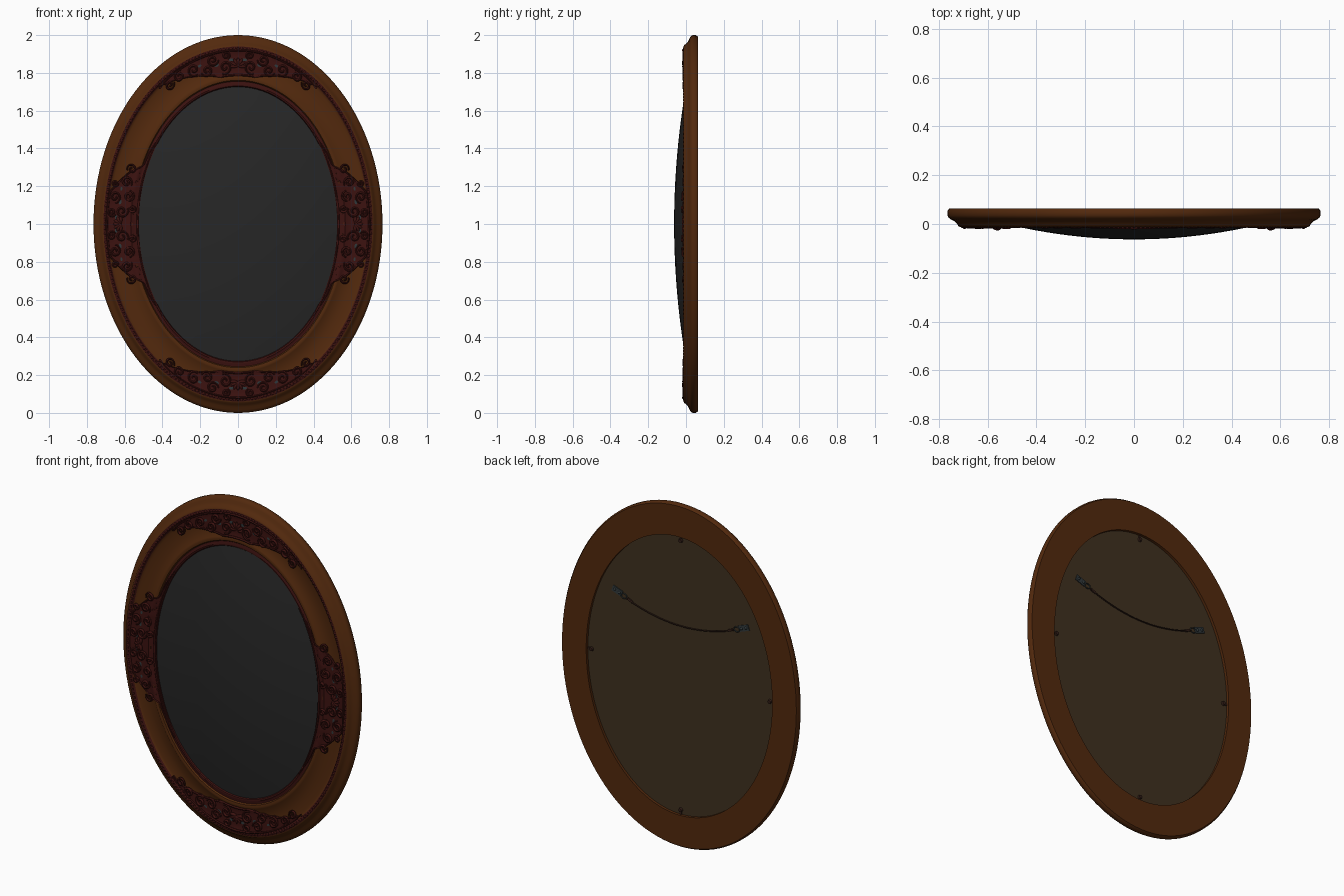
import bpy, bmesh, math
from mathutils import Vector, Matrix

cube = bpy.data.objects.get("Cube")
if cube:
    bpy.data.objects.remove(cube, do_unlink=True)


def material(name, rgb):
    m = bpy.data.materials.new(name)
    m.use_nodes = True
    m.diffuse_color = (*rgb, 1)
    m.node_tree.nodes["Principled BSDF"].inputs["Base Color"].default_value = (*rgb, 1)
    return m


WOOD = material("brown wood", (0.085, 0.022, 0.004))
RED = material("dark red carving", (0.045, 0.006, 0.005))
GLASS = material("dark glass", (0.020, 0.020, 0.020))
BOARD = material("backing board", (0.050, 0.030, 0.014))
METAL = material("dark steel", (0.030, 0.040, 0.043))
WIRE = material("wire", (0.030, 0.012, 0.008))


def ring_point(s, angle, y):
    """Point on the oval: s runs from the outer rim (0) to the glass (1)."""
    return Vector(((0.765 - 0.24 * s) * math.cos(angle), y,
                   1 + (1 - 0.275 * s) * math.sin(angle)))


def finish(name, bm, mats, smooth=True):
    bmesh.ops.recalc_face_normals(bm, faces=bm.faces)
    me = bpy.data.meshes.new(name)
    bm.to_mesh(me)
    bm.free()
    ob = bpy.data.objects.new(name, me)
    bpy.context.collection.objects.link(ob)
    for m in mats:
        me.materials.append(m)
    if smooth:
        bpy.ops.object.select_all(action='DESELECT')
        ob.select_set(True)
        bpy.context.view_layer.objects.active = ob
        bpy.ops.object.shade_smooth_by_angle(angle=math.radians(40))
    return ob


def tubes(name, paths, depth, mat):
    """Tapered round strands, each path a list of (point, radius)."""
    cu = bpy.data.curves.new(name, 'CURVE')
    cu.dimensions = '3D'
    cu.bevel_depth, cu.bevel_resolution, cu.use_fill_caps = depth, 1, True
    for path in paths:
        sp = cu.splines.new('POLY')
        sp.points.add(len(path) - 1)
        for q, (p, r) in zip(sp.points, path):
            q.co, q.radius = (*p, 1), r
    cu.materials.append(mat)
    ob = bpy.data.objects.new(name, cu)
    bpy.context.collection.objects.link(ob)
    bpy.ops.object.select_all(action='DESELECT')
    ob.select_set(True)
    bpy.context.view_layer.objects.active = ob
    bpy.ops.object.convert(target='MESH')
    bpy.ops.object.shade_smooth_by_angle(angle=math.radians(60))


# Moulded oval frame
FRONT = [(0, .035), (.02, .026), (.06, .019), (.11, .013), (.16, .003), (.19, -.009),
         (.22, -.013), (.28, -.013), (.31, -.005), (.36, 0), (.55, .001), (.75, -.004),
         (.79, -.012), (.83, -.014), (.87, -.012), (.89, -.004), (.92, -.004),
         (.95, -.008), (.98, -.006), (1, .002)]
SECTION = [(.68, .045), (.68, .063), (.03, .063), (0, .052)] + FRONT + [(1, .045)]
SEG = 128
bm = bmesh.new()
rings = [[bm.verts.new(ring_point(s, math.tau * i / SEG, y)) for s, y in SECTION]
         for i in range(SEG)]
for i in range(SEG):
    a, b = rings[i], rings[(i + 1) % SEG]
    for j in range(len(SECTION)):
        k = (j + 1) % len(SECTION)
        f = bm.faces.new((a[j], a[k], b[k], b[j]))
        mid = (SECTION[j][0] + SECTION[k][0]) / 2
        on_front = SECTION[j][1] < .03
        f.material_index = int(on_front and (.22 < mid < .31 or mid > .9))
finish("frame", bm, [WOOD, RED])

# Beaded moulding
bm = bmesh.new()
for i in range(240):
    p = ring_point(.26, math.tau * i / 240, -.012)
    bmesh.ops.create_uvsphere(bm, u_segments=8, v_segments=5, radius=.008,
                              matrix=Matrix.Translation(p) @ Matrix.Diagonal((1, .6, 1, 1)))
finish("bead_moulding", bm, [RED])

# Convex glass
bm = bmesh.new()
tip = bm.verts.new((0, -.063, 1))
loops = []
for k in range(1, 13):
    r = k / 12
    loops.append([bm.verts.new((.526 * r * math.cos(t), -.063 + .063 * r * r,
                                1 + .726 * r * math.sin(t)))
                  for t in (math.tau * i / 96 for i in range(96))])
for i in range(96):
    n = (i + 1) % 96
    bm.faces.new((tip, loops[0][i], loops[0][n]))
    for a, b in zip(loops, loops[1:]):
        bm.faces.new((a[i], b[i], b[n], a[n]))
finish("convex_glass", bm, [GLASS])

# Backing board
bm = bmesh.new()
rim = [bm.verts.new(ring_point(.66, math.tau * i / 96, .047)) for i in range(96)]
bm.faces.new(rim)
finish("backing_board", bm, [BOARD], False)


def lerp(table, x):
    for (x0, y0), (x1, y1) in zip(table, table[1:]):
        if x <= x1:
            return y0 + (y1 - y0) * max(0, x - x0) / (x1 - x0)
    return table[-1][1]


def carve_height(s):
    return min(lerp(FRONT, s) - .003, -.008)


def carving(name, centre, scale, outer, inner, scrolls, gaps):
    """Scalloped plate with mirrored scrolls; u runs along the frame."""
    def place(u, s, lift=0.0):
        return ring_point(s, centre + u / scale, carve_height(s) - lift)

    reach = inner[-1][0]
    bm = bmesh.new()
    rows, n = [], 100
    for i in range(n + 1):
        u = reach * (2 * i / n - 1)
        wave = .025 * abs(math.sin(abs(u) * 50))
        s0, s1 = lerp(outer, abs(u)) + wave, lerp(inner, abs(u))
        if s1 < .98:
            s1 -= wave
        s1 = max(s1, s0 + .02)
        cols = [(s0, .008)] + [(s0 + (s1 - s0) * k / 8, 0) for k in range(9)] + [(s1, .008)]
        rows.append([bm.verts.new(place(u, s, -d)) for s, d in cols])
    for a, b in zip(rows, rows[1:]):
        for j in range(len(a) - 1):
            bm.faces.new((a[j], a[j + 1], b[j + 1], b[j]))
    # Small dark gaps between the scrolls
    for u, s, r in gaps:
        for side in (-1, 1):
            f = bm.faces.new([bm.verts.new(place(side * u + r * math.cos(t),
                                                 s + r * 2.4 * math.sin(t), .0015))
                              for t in (math.tau * k / 10 for k in range(10))])
            f.material_index = 1
    finish(name + "_plate", bm, [RED, METAL])

    paths = []
    for side in (-1, 1):
        for u, s, r, start, turn in scrolls:
            path = []
            for k in range(29):
                t = k / 28
                ang = start + turn * t * math.tau * 1.4
                rad = r * (1 - .85 * t)
                path.append((place(side * (u + rad * math.cos(ang)),
                                   s + rad * math.sin(ang) / .257, .003),
                             .55 + .6 * math.sin(math.pi * t)))
            paths.append(path)
        # Long edge stems
        for edge, off in ((outer, .02), (inner, -.03)):
            paths.append([(place(side * reach * k / 30,
                                 lerp(edge, reach * k / 30) + off, .002), 1 - k / 45)
                          for k in range(31)])
    # Central fan of leaves
    for k in range(7):
        ang = math.pi * k / 6
        paths.append([(place(.045 * t * math.cos(ang), .6 - .17 * t * math.sin(ang), .003),
                       .5 + 1.1 * math.sin(math.pi * t)) for t in (0, .25, .5, .75, 1)])
    tubes(name + "_scrolls", paths, .0065, RED)


TOP = dict(
    outer=[(0, .27), (.36, .30), (.42, .32)],
    inner=[(0, .80), (.10, .80), (.22, .64), (.34, .46), (.42, .34)],
    scrolls=[(.07, .60, .035, 1, 1), (.13, .42, .03, 3, -1), (.17, .58, .03, 0, 1),
             (.235, .46, .032, 2, -1), (.31, .42, .028, 4, 1), (.06, .38, .02, 2, 1),
             (.37, .44, .024, 3, -1)],
    gaps=[(.035, .47, .012), (.115, .53, .013), (.20, .44, .010)])
SIDE = dict(
    outer=[(0, .27), (.16, .29), (.22, .45), (.30, .65), (.36, .88), (.62, .95)],
    inner=[(0, 1), (.45, 1), (.62, .985)],
    scrolls=[(.07, .62, .036, 1, 1), (.14, .44, .032, 3, -1), (.16, .74, .032, 0, 1),
             (.235, .64, .032, 2, -1), (.315, .68, .028, 4, 1), (.06, .40, .024, 2, 1),
             (.09, .85, .022, 5, -1), (.21, .40, .018, 1, 1)],
    gaps=[(.035, .50, .012), (.12, .56, .014), (.19, .55, .010)])
for name, turn, scale, shape in (("top_carving", 1, .64, TOP), ("bottom_carving", 3, .64, TOP),
                                 ("left_carving", 0, .86, SIDE), ("right_carving", 2, .86, SIDE)):
    carving(name, turn * math.pi / 2, scale, **shape)


def block(bm, size, matrix):
    bmesh.ops.create_cube(bm, size=1, matrix=matrix @ Matrix.Diagonal((*size, 1)))


# Retaining clips round the back opening
for k in range(4):
    bm = bmesh.new()
    p = ring_point(.70, k * math.pi / 2, .049)
    m = Matrix.Translation(p) @ Matrix.Rotation(-k * math.pi / 2, 4, 'Y')
    block(bm, (.045, .004, .014), m)
    bmesh.ops.create_cone(bm, cap_ends=True, segments=12, radius1=.013, radius2=.010, depth=.010,
                          matrix=m @ Matrix.Translation((-.02, .003, 0))
                          @ Matrix.Rotation(-math.pi / 2, 4, 'X'))
    finish("retaining_clip", bm, [WIRE])

# Hangers and the sagging wire
for name, side in (("left_hanger", 1), ("right_hanger", -1)):
    bm = bmesh.new()
    m = Matrix.Translation((side * .41, .050, 1.385)) @ Matrix.Rotation(-side * .35, 4, 'Y')
    block(bm, (.065, .005, .034), m)
    for dx in (-.016, .016):
        bmesh.ops.create_uvsphere(bm, u_segments=10, v_segments=6, radius=.008,
                                  matrix=m @ Matrix.Translation((dx, .002, 0)))
    finish(name, bm, [METAL])
    tubes(name + "_ring", [[(Vector((side * .365 + .018 * math.cos(t), .052,
                                     1.367 + .014 * math.sin(t))), 1)
                            for t in (math.tau * i / 16 for i in range(17))]], .003, METAL)
    tubes(name + "_knot", [[((side * .34, .052, 1.358), 1), ((side * .31, .052, 1.345), 1)]],
          .007, WIRE)
tubes("hanging_wire", [[((x, .053, 1.29 + .068 * (x / .35) ** 2), 1)
                        for x in (-.35 + .7 * i / 24 for i in range(25))]], .0035, WIRE)
